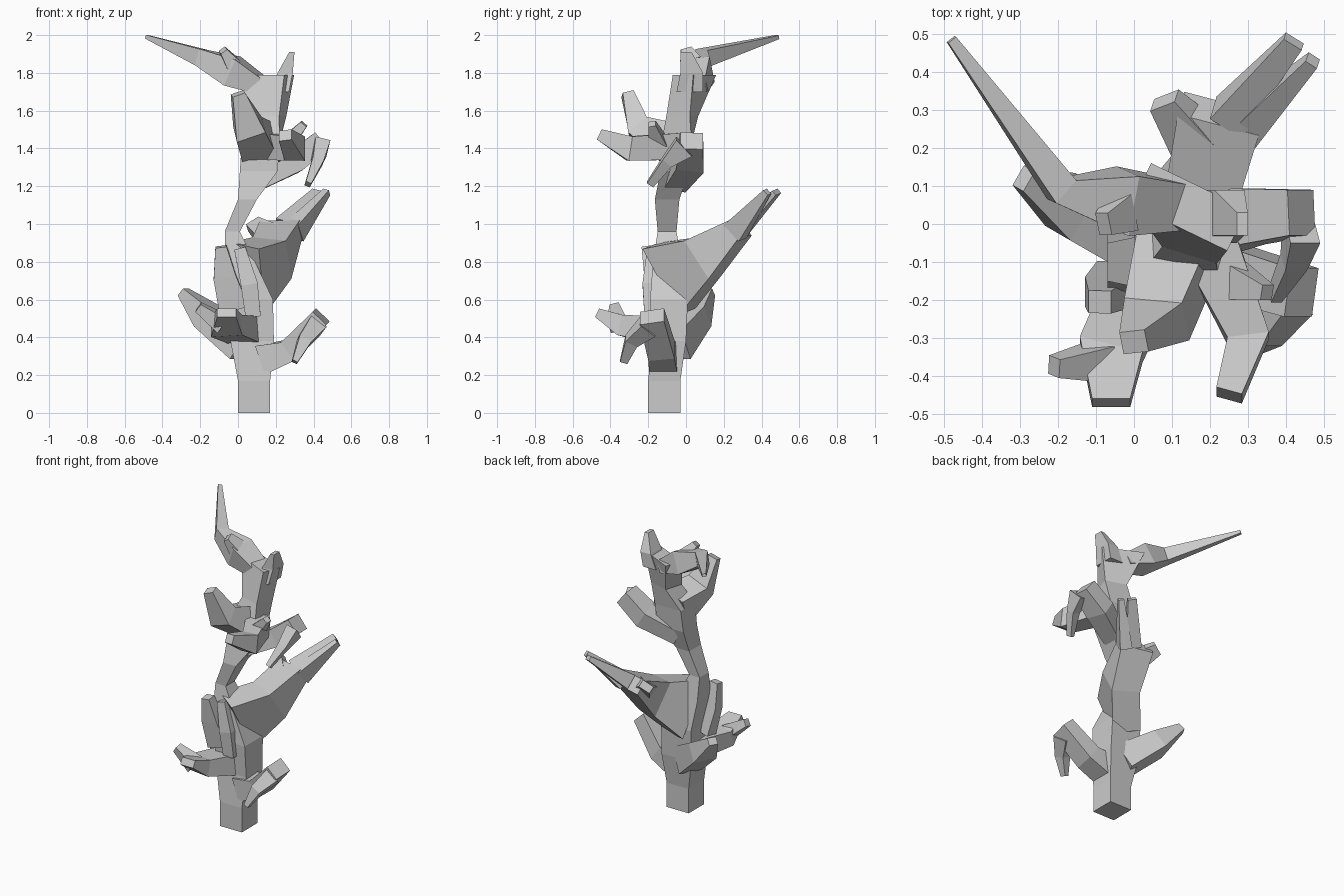
import bpy, bmesh
from mathutils import Vector, Matrix


def limb(name, across, rings, level=False):
    """Four-sided loft; each ring is x, y, z, half width (along across), half depth, optional twist."""
    bm = bmesh.new()
    pts = [Vector(r[:3]) for r in rings]
    loops = []
    for i, r in enumerate(rings):
        t = pts[min(i + 1, len(pts) - 1)] - pts[max(i - 1, 0)]
        t = Vector((0, 0, 1)) if level else t.normalized()
        s = Vector(across)
        s = (s - t * s.dot(t)).normalized()
        if len(r) > 5:
            s = Matrix.Rotation(r[5], 3, t) @ s
        n = t.cross(s)
        loops.append([bm.verts.new(pts[i] + s * r[3] * a + n * r[4] * b)
                      for a, b in ((-1, -1), (1, -1), (1, 1), (-1, 1))])
    for lo, hi in zip(loops, loops[1:]):
        for k in range(4):
            j = (k + 1) % 4
            bm.faces.new((lo[k], lo[j], hi[j], hi[k]))
    bm.faces.new(loops[0][::-1])
    bm.faces.new(loops[-1])
    bmesh.ops.recalc_face_normals(bm, faces=bm.faces)
    me = bpy.data.meshes.new(name)
    bm.to_mesh(me)
    bm.free()
    ob = bpy.data.objects.new(name, me)
    bpy.context.collection.objects.link(ob)
    return ob


X, Y = (1, 0, 0), (0, 1, 0)

# Main stem, square at the foot, pinched at the neck, twisted at the crown
limb("trunk", X, [
    (.085, -.115, 0, .085, .085), (.085, -.115, .17, .085, .085),
    (.075, -.09, .38, .115, .09), (.07, -.09, .6, .115, .1),
    (.01, -.1, .8, .08, .075), (-.03, -.1, .96, .04, .05),
    (.05, -.1, 1.13, .05, .065), (.11, -.06, 1.28, .1, .075),
    (.12, -.05, 1.43, .1, .08), (.165, -.02, 1.57, .075, .065, -.3),
    (.145, .045, 1.79, .14, .06, -.45)], level=True)

# Low branches
limb("low_right_branch", Y, [
    (.12, -.12, .28, .075, .08), (.27, -.13, .33, .07, .06), (.44, -.18, .51, .065, .05)])
limb("low_right_twig", Y, [
    (.41, -.2, .46, .05, .05), (.35, -.29, .38, .035, .035), (.3, -.33, .27, .02, .015)])
limb("low_left_branch", (.5, .86, 0), [
    (.04, -.07, .36, .08, .09), (-.16, .045, .51, .08, .065), (-.29, .12, .64, .03, .025)])
limb("low_front_branch", X, [
    (.03, -.13, .44, .09, .07), (-.06, -.33, .46, .085, .055), (-.06, -.47, .53, .05, .025)])
limb("low_front_twig", (0, 1, .3), [
    (-.08, -.36, .47, .05, .045), (-.21, -.375, .56, .025, .025)])

# Upright front prongs
limb("left_prong", X, [
    (-.02, -.15, .55, .08, .05), (-.07, -.18, .72, .06, .04), (-.09, -.205, .88, .03, .03)])
limb("right_prong", X, [
    (.08, -.18, .51, .04, .04), (.06, -.19, .68, .045, .04), (.01, -.18, .87, .03, .025)])

# Wing to the back right, ending in two fingers, with a flap on its inner side
wing = (.8, -.5, -.2)
limb("wing", wing, [
    (.05, -.09, .71, .09, .2), (.18, .09, .82, .095, .12), (.23, .29, .98, .11, .05)])
limb("wing_flap", wing, [
    (.18, .2, .92, .07, .05), (.08, .325, 1.0, .04, .025)])
limb("wing_inner_finger", wing, [
    (.25, .28, .98, .05, .05), (.42, .48, 1.17, .028, .015)])
limb("wing_outer_finger", wing, [
    (.3, .26, .96, .04, .06), (.47, .43, 1.17, .018, .018)])

# Upper branches
limb("upper_right_branch", Y, [
    (.09, -.06, 1.22, .06, .05), (.3, .02, 1.33, .075, .06), (.44, .03, 1.44, .06, .055)])
limb("upper_right_twig", Y, [
    (.44, -.01, 1.41, .06, .04), (.42, -.1, 1.33, .03, .03), (.37, -.19, 1.21, .02, .015)])
limb("upper_front_branch", X, [
    (.2, -.06, 1.41, .075, .07), (.3, -.3, 1.4, .055, .065), (.25, -.45, 1.47, .035, .03)])
limb("upper_front_twig", Y, [
    (.26, -.15, 1.43, .05, .04), (.35, -.18, 1.53, .02, .02)])
limb("upper_left_branch", (1, .2, 0), [
    (.12, -.05, 1.41, .1, .11), (.06, -.25, 1.5, .08, .065), (0, -.31, 1.69, .035, .03)])

# Crown: short peak and long horn
limb("crown_peak", Y, [
    (.22, .02, 1.7, .07, .05), (.25, .03, 1.8, .06, .04), (.285, 0, 1.91, .03, .014)], level=True)
limb("crown_horn", (.4, .9, 0), [
    (.13, .05, 1.73, .06, .04), (-.03, .06, 1.81, .08, .075),
    (-.19, .09, 1.88, .04, .045), (-.48, .485, 1.99, .013, .01)])
limb("crown_twig", Y, [
    (-.03, .03, 1.85, .05, .04), (-.08, 0, 1.92, .03, .02)])
